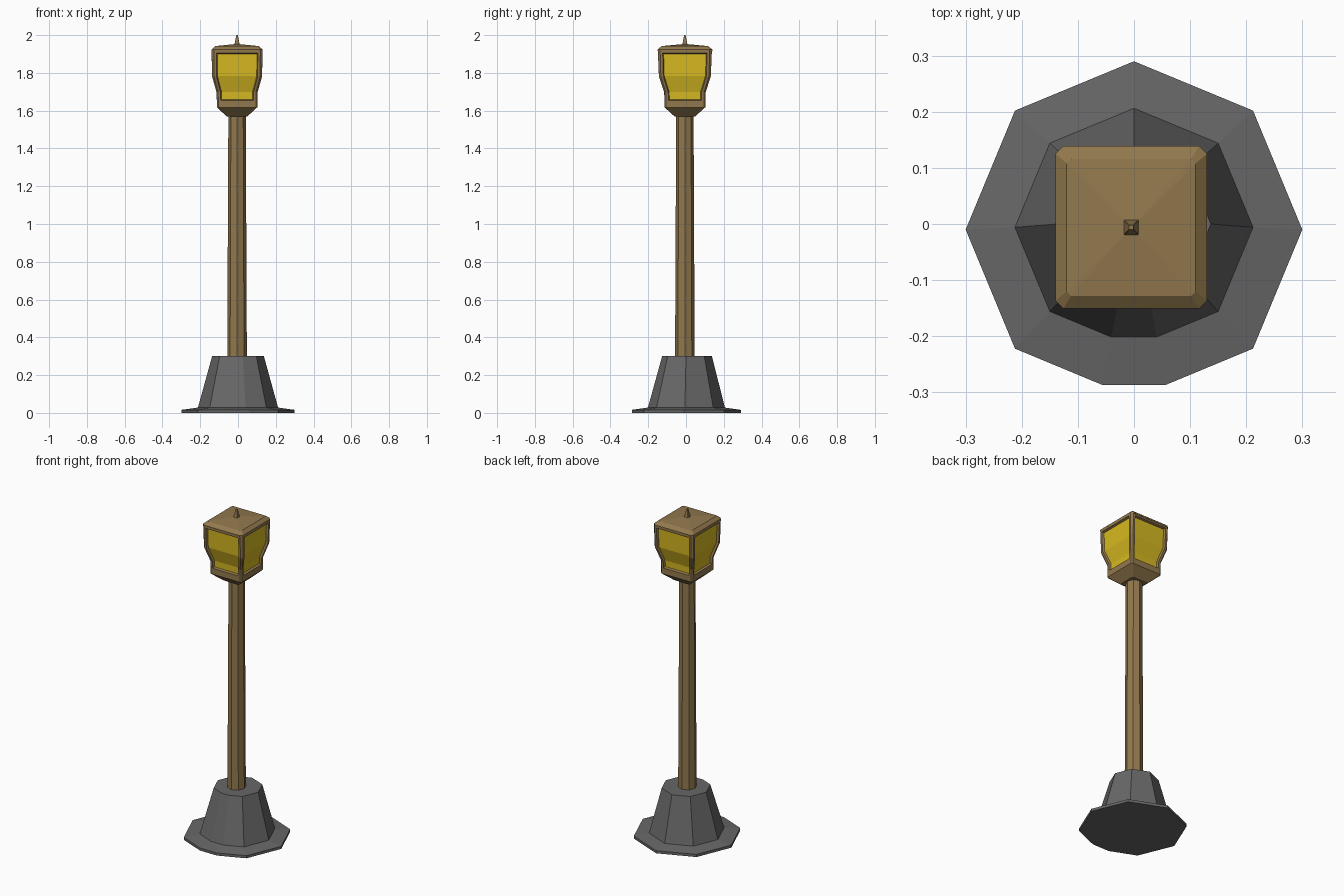
import bpy
import bmesh
from math import cos, sin, pi
from mathutils import Vector

cube = bpy.data.objects.get("Cube")
if cube:
    bpy.data.objects.remove(cube, do_unlink=True)


def material(name, rgb):
    mat = bpy.data.materials.new(name)
    mat.use_nodes = True
    mat.diffuse_color = (*rgb, 1)
    mat.node_tree.nodes["Principled BSDF"].inputs["Base Color"].default_value = (*rgb, 1)
    return mat


stone = material("dark grey stone", (0.135, 0.135, 0.135))
wood = material("brown wood", (0.29, 0.19, 0.075))
glass = material("yellow glass", (0.68, 0.49, 0.015))

CX, CY = -0.005, -0.006  # axis of the post and lantern


def octagon(r, z, cx=CX, cy=CY, cut=False):
    """Octagon with a corner on each axis; cut flattens the front corner."""
    pts = []
    for i in range(8):
        a = i * pi / 4
        if cut and i == 6:
            pts += [Vector((cx + s * 0.19 * r, cy - 0.922 * r, z)) for s in (-1, 1)]
        else:
            pts.append(Vector((cx + r * cos(a), cy + r * sin(a), z)))
    return pts


def square(hx, hy, z, c):
    """Square with chamfered corners; even edges are the corners."""
    pts = []
    for sx, sy in ((1, 1), (-1, 1), (-1, -1), (1, -1)):
        pair = [(sx * hx, sy * (hy - c)), (sx * (hx - c), sy * hy)]
        if sx * sy < 0:
            pair.reverse()
        pts += [Vector((CX + x, CY + y, z)) for x, y in pair]
    return pts


def loft(name, rings, mats, windows=()):
    """Skin closed rings from bottom to top; sink a pane into each flat side."""
    bm = bmesh.new()
    loops = [[bm.verts.new(p) for p in ring] for ring in rings]
    n = len(loops[0])
    sides = {}
    for k, (lo, hi) in enumerate(zip(loops, loops[1:])):
        for i in range(n):
            j = (i + 1) % n
            face = bm.faces.new((lo[i], lo[j], hi[j], hi[i]))
            if k in windows and i % 2:
                sides.setdefault(i, []).append(face)
    bm.faces.new(loops[0][::-1])
    bm.faces.new(loops[-1])
    bm.normal_update()
    for faces in sides.values():
        bmesh.ops.inset_region(bm, faces=faces, thickness=0.013, use_even_offset=True)
        bmesh.ops.inset_region(bm, faces=faces, thickness=0.005, depth=-0.012,
                               use_even_offset=True)
        for f in faces:
            f.material_index = 1
    mesh = bpy.data.meshes.new(name)
    bm.to_mesh(mesh)
    bm.free()
    for m in mats:
        mesh.materials.append(m)
    obj = bpy.data.objects.new(name, mesh)
    bpy.context.collection.objects.link(obj)
    return obj


# Stone foot: thin plate and tapered plinth
loft("foot_plate", [octagon(0.3, 0, 0, -0.01, True),
                    octagon(0.3, 0.016, 0, -0.01, True),
                    octagon(0.213, 0.028, 0, -0.006, True)], [stone])
loft("plinth", [octagon(0.213, 0.025, 0, -0.006, True),
                octagon(0.137, 0.3, 0, 0, True)], [stone])

# Post
loft("post", [octagon(0.052, 0.28), octagon(0.046, 1.59)], [wood])

# Lantern bracket and body with four sunken panes
loft("lantern_bracket", [square(0.055, 0.055, 1.57, 0.005),
                         square(0.107, 0.108, 1.618, 0.008)], [wood])
loft("lantern_body", [square(0.107, 0.108, 1.618, 0.008),
                      square(0.107, 0.108, 1.642, 0.008),
                      square(0.108, 0.109, 1.695, 0.008),
                      square(0.132, 0.137, 1.78, 0.01),
                      square(0.135, 0.143, 1.918, 0.012)],
     [wood, glass], windows=(1, 2, 3))

# Roof and finial
loft("roof", [square(0.135, 0.145, 1.915, 0.014),
              square(0.135, 0.145, 1.924, 0.014),
              square(0.115, 0.122, 1.942, 0.008),
              square(0.015, 0.015, 1.952, 0.001)], [wood])
loft("finial", [square(0.014, 0.014, 1.948, 0.001),
                square(0.010, 0.010, 1.968, 0.001),
                square(0.004, 0.004, 2.0, 0.0005)], [wood])
